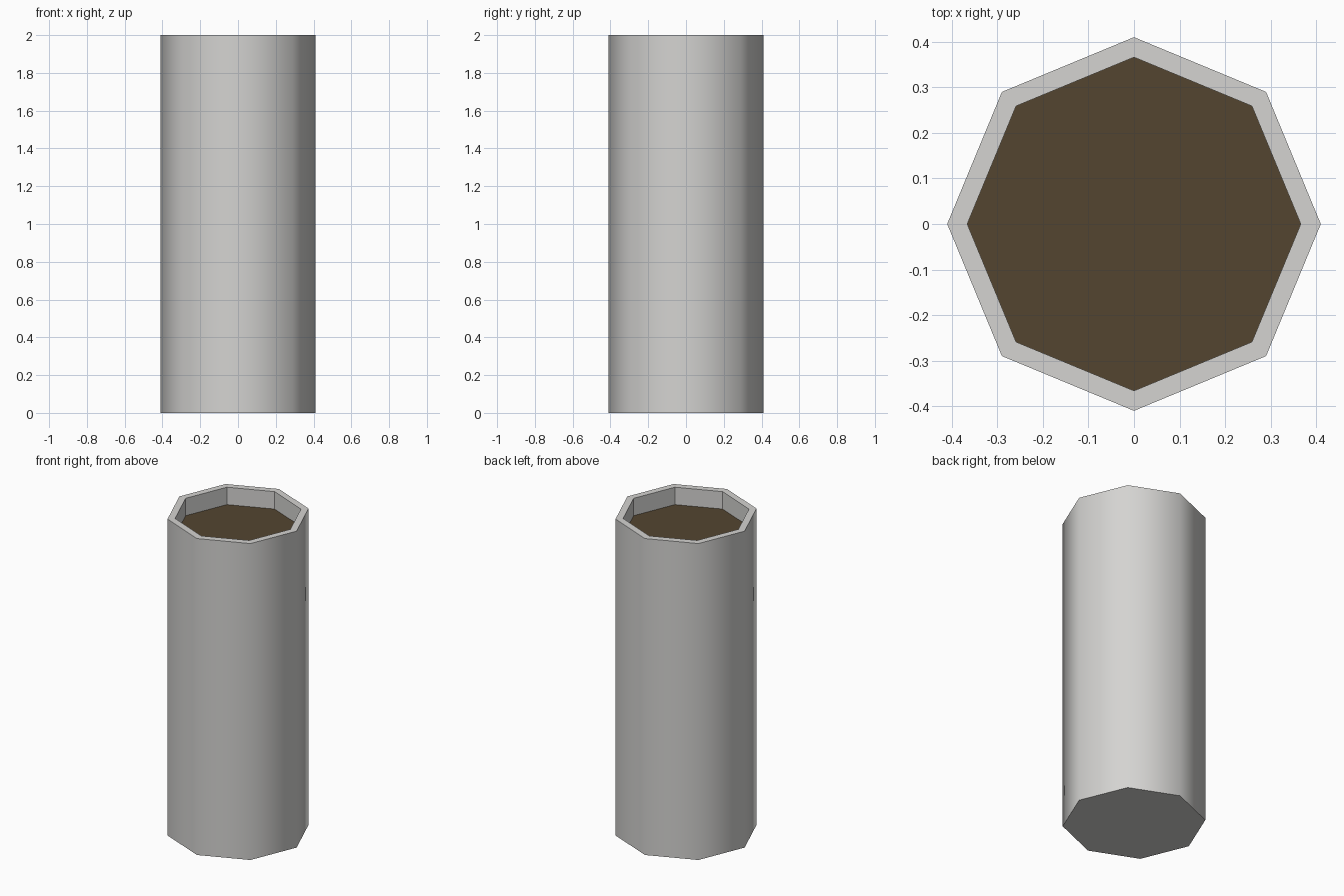
import bpy, bmesh, math

if "Cube" in bpy.data.objects:
    bpy.data.objects.remove(bpy.data.objects["Cube"])

SIDES = 8
R_OUT, R_IN = 0.41, 0.366
HEIGHT, SOIL_Z = 2.0, 1.89


def material(name, rgb):
    m = bpy.data.materials.new(name)
    m.diffuse_color = (*rgb, 1.0)
    m.use_nodes = True
    m.node_tree.nodes["Principled BSDF"].inputs["Base Color"].default_value = m.diffuse_color
    return m


def ring(bm, r, z):
    return [bm.verts.new((r * math.cos(i * math.tau / SIDES),
                          r * math.sin(i * math.tau / SIDES), z))
            for i in range(SIDES)]


def bridge(bm, a, b, smooth=False):
    for i in range(SIDES):
        j = (i + 1) % SIDES
        f = bm.faces.new((a[i], a[j], b[j], b[i]))
        f.smooth = smooth


def finish(bm, name, mat):
    for e in bm.edges:  # keep borders with flat faces crisp
        if not all(f.smooth for f in e.link_faces):
            e.smooth = False
    me = bpy.data.meshes.new(name)
    bm.to_mesh(me)
    bm.free()
    me.materials.append(mat)
    ob = bpy.data.objects.new(name, me)
    bpy.context.collection.objects.link(ob)
    return ob


stone = material("pale grey stone", (0.66, 0.655, 0.64))
earth = material("dark brown soil", (0.088, 0.060, 0.030))

# Tall octagonal planter: smooth outer wall, flat rim, inner wall and base
bm = bmesh.new()
base = ring(bm, R_OUT, 0)
rim_out = ring(bm, R_OUT, HEIGHT)
rim_in = ring(bm, R_IN, HEIGHT)
floor = ring(bm, R_IN, SOIL_Z - 0.01)
bm.faces.new(base[::-1])
bridge(bm, base, rim_out, smooth=True)
bridge(bm, rim_out, rim_in)
bridge(bm, rim_in, floor)
bm.faces.new(floor)
finish(bm, "planter", stone)

# Soil surface just below the rim
bm = bmesh.new()
bm.faces.new(ring(bm, R_IN, SOIL_Z))
finish(bm, "soil", earth)
